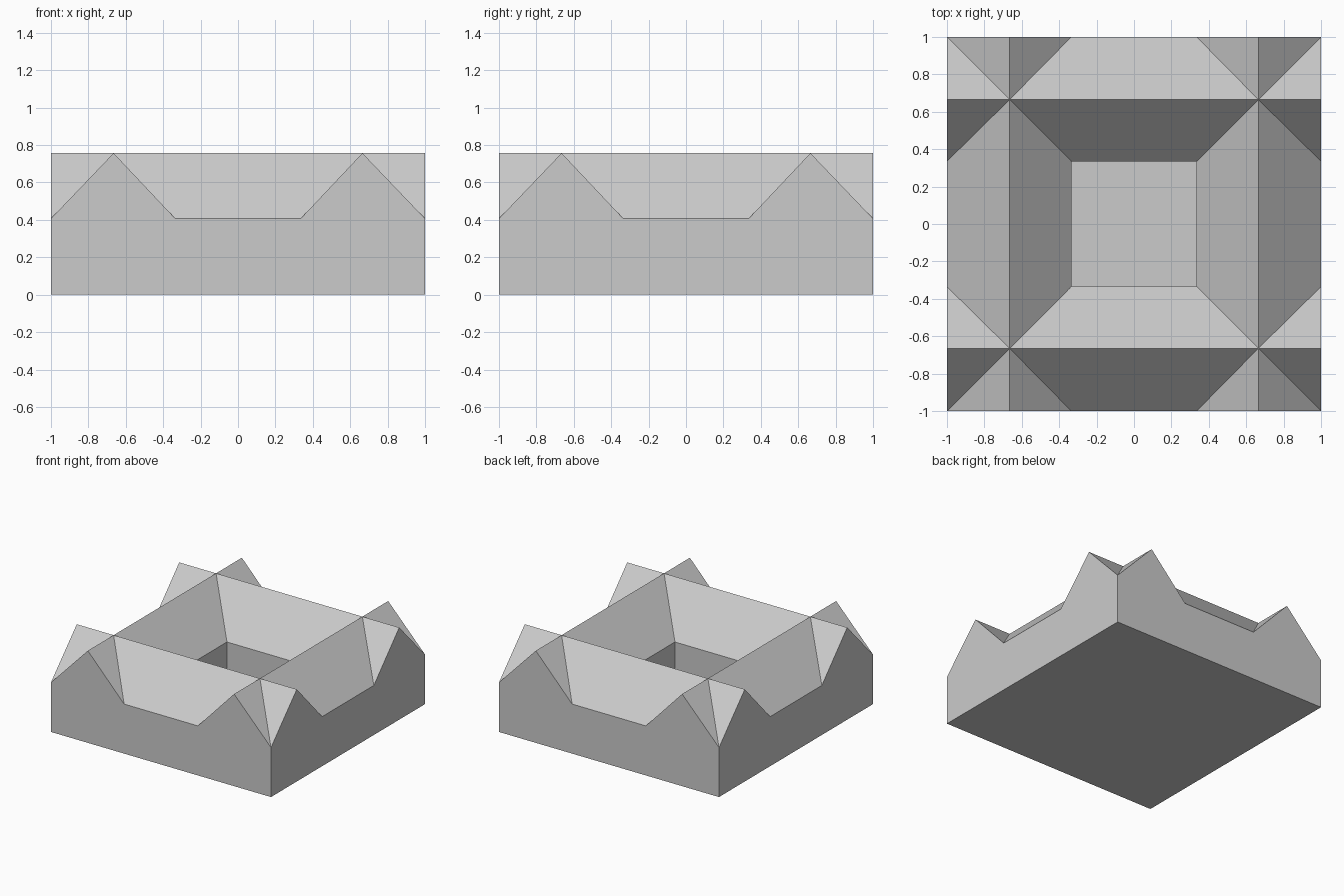
import bpy, bmesh
from math import pi
from mathutils import Matrix

if "Cube" in bpy.data.objects:
    bpy.data.objects.remove(bpy.data.objects["Cube"])

OUT, RIDGE, INNER = 1.0, 0.665, 0.335   # distances from the centre
EAVE, PEAK = 0.407, 0.757               # heights


def finish(bm, name):
    mesh = bpy.data.meshes.new(name)
    bm.to_mesh(mesh)
    bm.free()
    obj = bpy.data.objects.new(name, mesh)
    bpy.context.collection.objects.link(obj)
    return obj


def add_side(bm, turn):
    """One mitred quarter of the building, turned about the centre."""
    rot = Matrix.Rotation(turn, 4, 'Z')

    def face(*points):
        bm.faces.new([bm.verts.new(rot @ Matrix.Translation(p).translation) for p in points])

    def mirrored(half):
        return half + [(-x, y, z) for x, y, z in reversed(half)]

    # Outer wall with its two gables
    face(*mirrored([(-OUT, -OUT, 0), (-OUT, -OUT, EAVE),
                    (-RIDGE, -OUT, PEAK), (-INNER, -OUT, EAVE)]))
    # Outer slope, inner slope, courtyard wall and base
    rows = [(INNER, OUT, EAVE), (RIDGE, RIDGE, PEAK),
            (INNER, INNER, EAVE), (INNER, INNER, 0)]
    for (xa, ya, za), (xb, yb, zb) in zip(rows, rows[1:]):
        face(*mirrored([(-xa, -ya, za), (-xb, -yb, zb)]))
    face(*mirrored([(-OUT, -OUT, 0), (-INNER, -INNER, 0)]))
    # Small roof pieces behind each gable
    for s in (-1, 1):
        for x in (OUT, INNER):
            face((s * x, -OUT, EAVE), (s * RIDGE, -OUT, PEAK),
                 (s * RIDGE, -RIDGE, PEAK))


# Four crossing gabled wings
bm = bmesh.new()
for i in range(4):
    add_side(bm, i * pi / 2)
bmesh.ops.remove_doubles(bm, verts=bm.verts, dist=1e-4)
bmesh.ops.recalc_face_normals(bm, faces=bm.faces)
finish(bm, "gabled_wings")

# Courtyard floor
bm = bmesh.new()
bmesh.ops.create_grid(bm, x_segments=1, y_segments=1, size=INNER)
finish(bm, "courtyard_floor")
